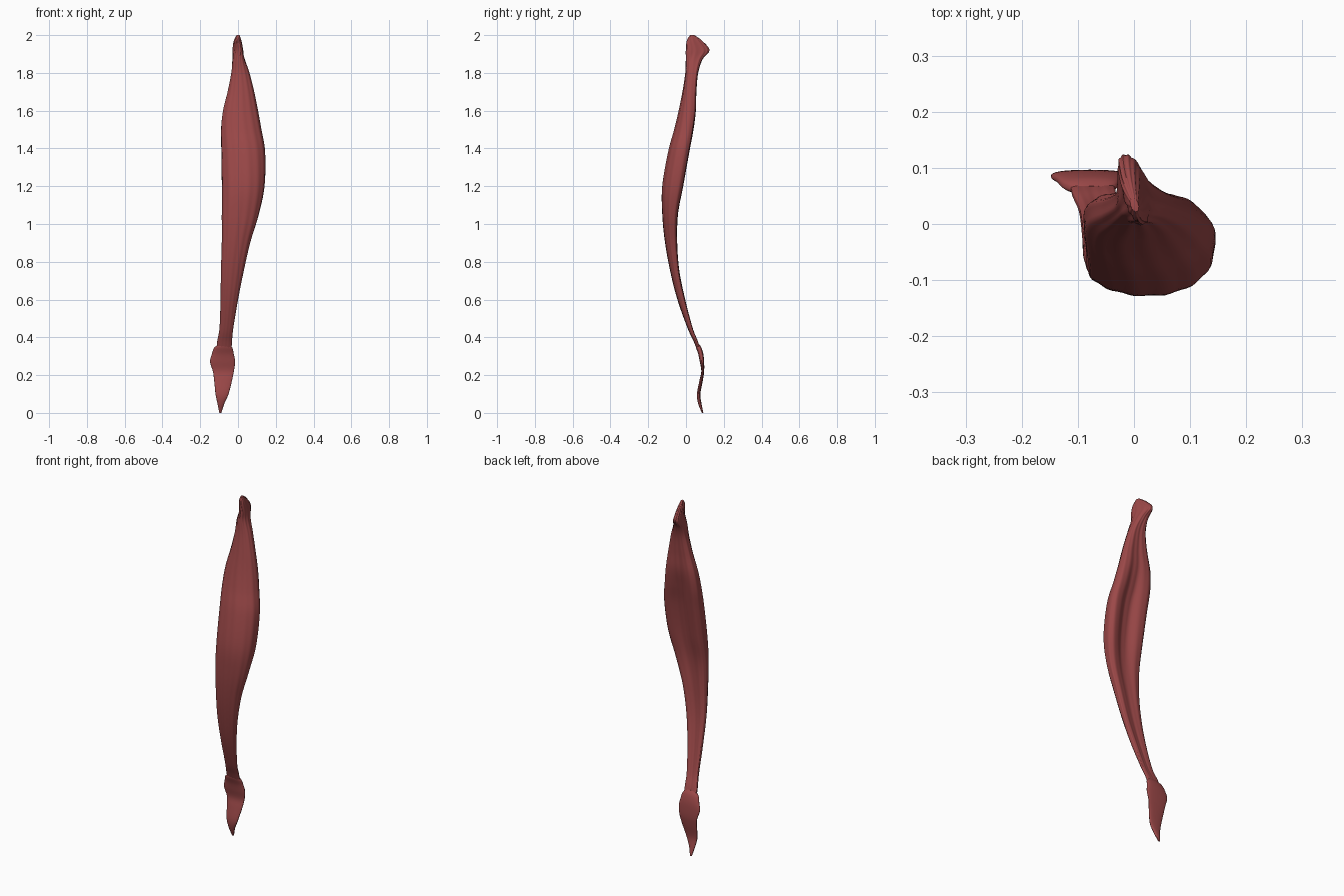
import bpy, bmesh, math

mat = bpy.data.materials.new("muscle_red")
mat.diffuse_color = (0.33, 0.065, 0.065, 1)


def spline(rows, f):
    """Catmull-Rom sample of the section table, f in 0..1."""
    n = len(rows) - 1
    i = min(int(f * n), n - 1)
    t = f * n - i
    p0, p1 = rows[max(i - 1, 0)], rows[i]
    p2, p3 = rows[i + 1], rows[min(i + 2, n)]
    return [0.5 * (2 * b + (c - a) * t + (2 * a - 5 * b + 4 * c - d) * t * t
                   + (3 * b - a - 3 * c + d) * t ** 3)
            for a, b, c, d in zip(p0, p1, p2, p3)]


def loft(name, rows, rings, sides, fibre):
    """Rows: z, left x, right x, front y, back y, back groove (0..1), shear of x along y."""
    bm = bmesh.new()
    loops = []
    for r in range(rings + 1):
        z, xl, xr, yf, yb, groove, shear = spline(rows, r / rings)
        cx, w = (xl + xr) / 2, (xr - xl) / 2
        depth, ym = yb - yf, (yf + yb) / 2
        seam = yf + depth * (0.5 + 0.25 * groove)
        loop = []
        for k in range(sides):
            a = 2 * math.pi * k / sides
            u, s = math.cos(a), math.sin(a)
            if s < 0:      # rounded front
                y = seam - (seam - yf) * (-s) ** 0.9
            else:          # back, hollowed along the middle
                y = seam + (yb - seam) * s ** 0.6
                y -= groove * depth * math.exp(-((u - 0.05) / 0.5) ** 2)
                y += 0.12 * groove * depth * math.exp(-((u - 0.1) / 0.12) ** 2)
            # fine lengthwise fibres drifting round the belly
            ripple = fibre * math.sin(13 * a + 5 * z) * min(1, depth / 0.08)
            x = cx + w * u + shear * (y - ym) + ripple * u
            loop.append(bm.verts.new((x, y + ripple * s, z)))
        loops.append(loop)
    for lo, hi in zip(loops, loops[1:]):
        for k in range(sides):
            j = (k + 1) % sides
            bm.faces.new((lo[k], lo[j], hi[j], hi[k]))
    bm.faces.new(loops[0])
    bm.faces.new(loops[-1])
    bmesh.ops.recalc_face_normals(bm, faces=bm.faces)
    mesh = bpy.data.meshes.new(name)
    bm.to_mesh(mesh)
    bm.free()
    obj = bpy.data.objects.new(name, mesh)
    bpy.context.collection.objects.link(obj)
    mesh.materials.append(mat)
    bpy.ops.object.select_all(action='DESELECT')
    obj.select_set(True)
    bpy.context.view_layer.objects.active = obj
    bpy.ops.object.shade_smooth_by_angle(angle=math.radians(45))
    return obj


# Long thigh muscle: fin-shaped upper tendon, broad belly, strap-like lower tendon
loft("muscle_belly", [
    (2.00, -0.006, 0.008, 0.022, 0.045, 0, -0.2),
    (1.97, -0.017, 0.014, 0.005, 0.085, 0, -0.25),
    (1.92, -0.021, 0.021, 0.000, 0.124, 0, -0.25),
    (1.87, -0.028, 0.035, 0.000, 0.090, 0.05, -0.12),
    (1.80, -0.035, 0.060, -0.003, 0.069, 0.1, 0),
    (1.70, -0.055, 0.085, -0.018, 0.062, 0.15, 0),
    (1.60, -0.080, 0.105, -0.038, 0.062, 0.2, 0),
    (1.50, -0.090, 0.123, -0.062, 0.052, 0.3, 0),
    (1.38, -0.088, 0.143, -0.095, 0.032, 0.35, 0),
    (1.20, -0.085, 0.140, -0.126, 0.000, 0.35, 0),
    (1.05, -0.085, 0.110, -0.125, -0.033, 0.3, 0),
    (0.90, -0.085, 0.065, -0.110, -0.040, 0.25, 0),
    (0.75, -0.090, 0.030, -0.083, -0.030, 0.25, 0),
    (0.60, -0.092, 0.000, -0.045, 0.000, 0.25, 0),
    (0.45, -0.098, -0.025, 0.008, 0.038, 0.2, 0),
    (0.38, -0.110, -0.032, 0.040, 0.064, 0.1, 0),
    (0.32, -0.115, -0.035, 0.064, 0.082, 0, 0),
], 110, 64, 0.0012)

# Kneecap pad with an arched upper lip, tapering to the lower tendon tip
loft("kneecap_tendon", [
    (0.365, -0.098, -0.050, 0.050, 0.068, 0, 0),
    (0.345, -0.126, -0.030, 0.053, 0.082, 0, 0),
    (0.31, -0.139, -0.022, 0.065, 0.092, 0, 0),
    (0.27, -0.148, -0.015, 0.073, 0.096, 0, 0),
    (0.22, -0.133, -0.022, 0.081, 0.096, 0, 0),
    (0.17, -0.126, -0.032, 0.071, 0.089, 0, 0),
    (0.10, -0.119, -0.050, 0.058, 0.076, 0, 0),
    (0.05, -0.109, -0.072, 0.064, 0.082, 0, 0),
    (0.00, -0.099, -0.088, 0.084, 0.092, 0, 0),
], 40, 40, 0.0)
